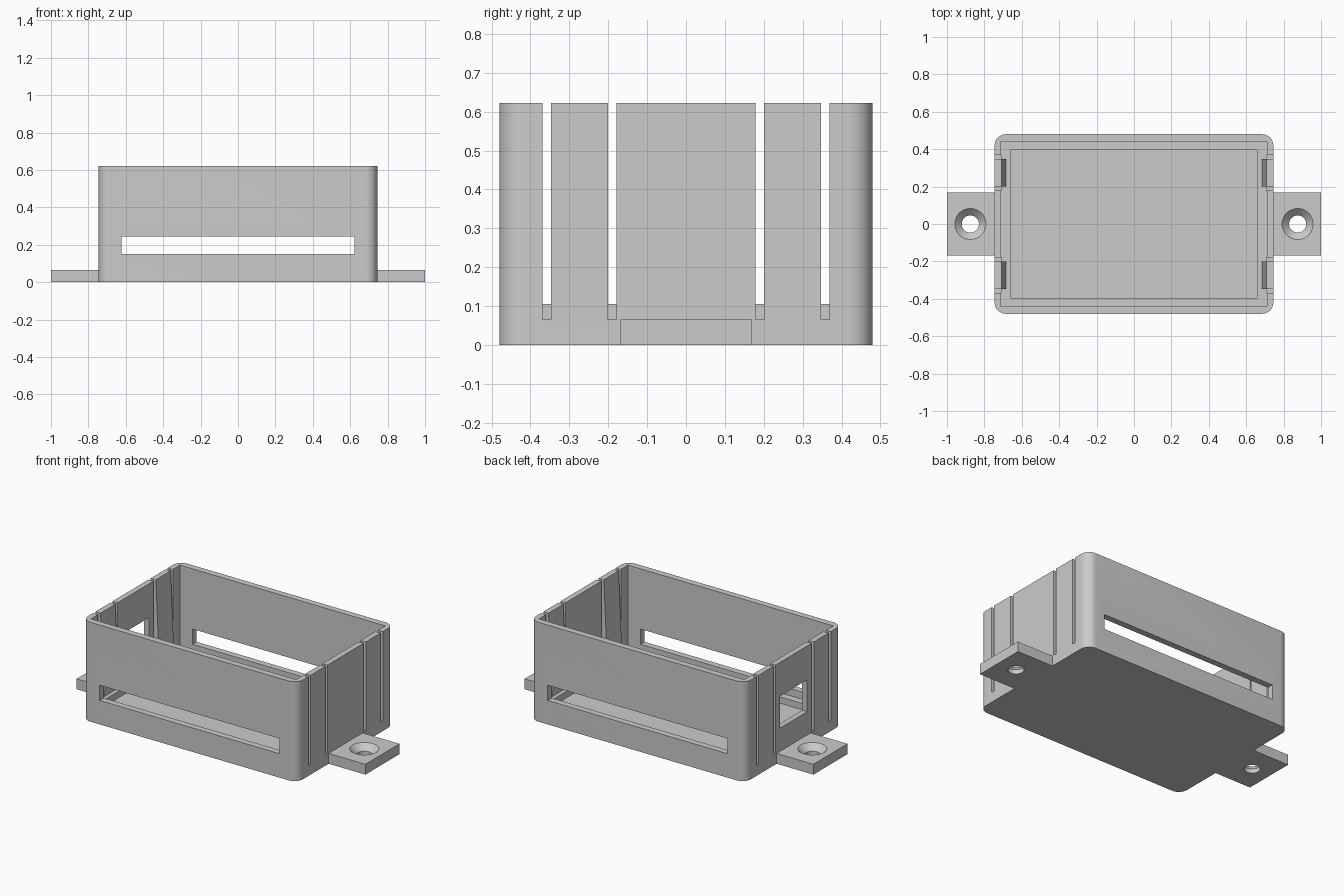
import bpy, bmesh, math

if "Cube" in bpy.data.objects:
    bpy.data.objects.remove(bpy.data.objects["Cube"])

grey = bpy.data.materials.new("plain grey")
grey.use_nodes = True
grey.diffuse_color = (0.6, 0.6, 0.6, 1)
grey.node_tree.nodes["Principled BSDF"].inputs["Base Color"].default_value = grey.diffuse_color

WALL_X, WALL_Y, HEIGHT = 0.745, 0.48, 0.622
INNER_X, INNER_Y = 0.71, 0.44
LEDGE_X, LEDGE_Y = 0.66, 0.395
FLOOR, LEDGE = 0.065, 0.105


def add_object(name, bm):
    mesh = bpy.data.meshes.new(name)
    bmesh.ops.recalc_face_normals(bm, faces=bm.faces)
    bm.to_mesh(mesh)
    bm.free()
    mesh.materials.append(grey)
    ob = bpy.data.objects.new(name, mesh)
    bpy.context.collection.objects.link(ob)
    return ob


def box(name, x, y, z, corner=0):
    bm = bmesh.new()
    bmesh.ops.create_cube(bm, size=1)
    for v in bm.verts:
        v.co = [r[0] if c < 0 else r[1] for c, r in zip(v.co, (x, y, z))]
    if corner:
        upright = [e for e in bm.edges if abs(e.verts[0].co.z - e.verts[1].co.z) > 0.1]
        bmesh.ops.bevel(bm, geom=upright, offset=corner, segments=10,
                        profile=0.5, affect='EDGES')
    return add_object(name, bm)


def lathe(name, x, profile):
    """Closed round cutter from (radius, z) pairs."""
    bm = bmesh.new()
    n = 48
    rings = [[bm.verts.new((x + r * math.cos(i * math.tau / n),
                            r * math.sin(i * math.tau / n), z)) for i in range(n)]
             for r, z in profile]
    for a, b in zip(rings, rings[1:]):
        for i in range(n):
            j = (i + 1) % n
            bm.faces.new((a[i], a[j], b[j], b[i]))
    bm.faces.new(rings[0])
    bm.faces.new(rings[-1])
    return add_object(name, bm)


def cut(target, cutter):
    mod = target.modifiers.new("cut", 'BOOLEAN')
    mod.operation = 'DIFFERENCE'
    mod.solver = 'EXACT'
    mod.object = cutter
    bpy.context.view_layer.update()
    graph = bpy.context.evaluated_depsgraph_get()
    result = bpy.data.meshes.new_from_object(target.evaluated_get(graph))
    target.modifiers.clear()
    target.data = result
    bpy.data.objects.remove(cutter)


def span(side, a, b):
    return tuple(sorted((side * a, side * b)))


# Case with a lower recess and a stepped ledge
case = box("case", (-WALL_X, WALL_X), (-WALL_Y, WALL_Y), (0, HEIGHT), corner=0.06)
cut(case, box("cavity", (-INNER_X, INNER_X), (-INNER_Y, INNER_Y), (LEDGE, 1)))
cut(case, box("recess", (-LEDGE_X, LEDGE_X), (-LEDGE_Y, LEDGE_Y), (FLOOR, 0.5)))

# Long opening through the front and back walls
cut(case, box("long_opening", (-0.622, 0.622), (-1, 1), (0.15, 0.245)))

# Window in one end wall
cut(case, box("end_window", (-1, -0.6), (-0.135, 0.135), (0.21, 0.41)))

# Narrow slots that free the clips
for side in (-1, 1):
    for end in (-1, 1):
        for a, b in ((0.179, 0.2), (0.347, 0.369)):
            cut(case, box("slot", span(side, INNER_X - 0.0005, 1), span(end, a, b), (FLOOR, 1)))

# Tapered ribs on the inside of the clips
for side, side_name in ((-1, "right"), (1, "left")):
    for end, end_name in ((-1, "front"), (1, "back")):
        rib = box(f"{side_name}_{end_name}_clip_rib", span(side, 0.685, INNER_X),
                  span(end, 0.2, 0.347), (LEDGE, HEIGHT))
        for v in rib.data.vertices:
            if v.co.z > 0.5:
                if abs(v.co.x) < 0.7:
                    v.co.x = side * (INNER_X - 0.001)

    # Mounting tab with a countersunk hole
    tab = box(f"{side_name}_mounting_tab", span(side, WALL_X, 1), (-0.168, 0.168), (0, FLOOR))
    cut(tab, lathe("screw_hole", side * 0.875,
                   ((0.046, -0.1), (0.046, 0.028), (0.083, FLOOR), (0.083, 0.2))))

# Smooth rounded surfaces, keep edges sharp
bpy.ops.object.select_all(action='DESELECT')
for ob in bpy.context.collection.objects:
    if ob.type == 'MESH' and ob.data.materials and ob.data.materials[0] == grey:
        ob.select_set(True)
        bpy.context.view_layer.objects.active = ob
bpy.ops.object.shade_smooth_by_angle(angle=math.radians(30))
